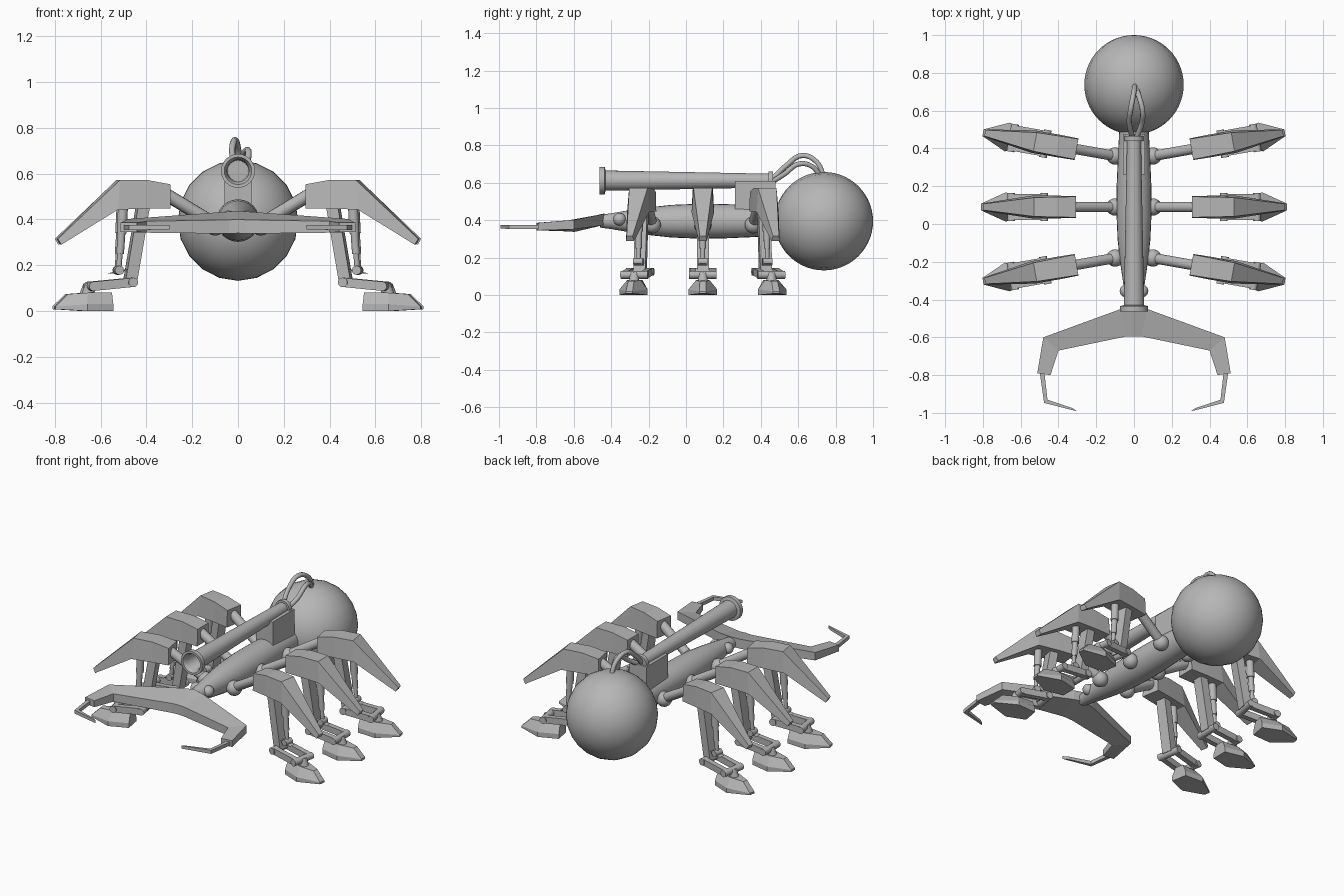
import bpy, bmesh, math
from mathutils import Vector, Matrix

cube = bpy.data.objects.get("Cube")
if cube:
    bpy.data.objects.remove(cube, do_unlink=True)

GREY = (0.47, 0.47, 0.47, 1)
grey = bpy.data.materials.new("plain_grey")
grey.use_nodes = True
grey.diffuse_color = GREY
grey.node_tree.nodes["Principled BSDF"].inputs["Base Color"].default_value = GREY


def to_mesh(name, bm, smooth=False):
    bmesh.ops.recalc_face_normals(bm, faces=bm.faces)
    if smooth:
        for f in bm.faces:
            f.smooth = True
        for e in bm.edges:
            e.smooth = e.calc_face_angle(0) < math.radians(35)
    mesh = bpy.data.meshes.new(name)
    bm.to_mesh(mesh)
    bm.free()
    mesh.materials.append(grey)
    return mesh


def add(name, mesh, loc=(0, 0, 0), turn=0):
    ob = bpy.data.objects.new(name, mesh)
    ob.location = loc
    ob.rotation_euler.z = turn
    bpy.context.collection.objects.link(ob)
    return ob


def loft(bm, rings):
    """Skin a row of equal-length rings and cap both ends."""
    vs = [[bm.verts.new(p) for p in ring] for ring in rings]
    n = len(vs[0])
    for a, b in zip(vs, vs[1:]):
        for i in range(n):
            j = (i + 1) % n
            bm.faces.new((a[i], a[j], b[j], b[i]))
    bm.faces.new(vs[0])
    bm.faces.new(vs[-1])


def rod(bm, p, q, r1, r2=None, sides=14):
    p, q = Vector(p), Vector(q)
    d = q - p
    m = Matrix.Translation((p + q) / 2) @ d.to_track_quat('Z', 'Y').to_matrix().to_4x4()
    bmesh.ops.create_cone(bm, cap_ends=True, segments=sides, radius1=r1,
                          radius2=r1 if r2 is None else r2, depth=d.length, matrix=m)


def ball(bm, centre, r, u=16, v=10):
    m = Matrix.Translation(centre) @ Matrix.Rotation(math.pi / 2, 4, 'X')
    bmesh.ops.create_uvsphere(bm, u_segments=u, v_segments=v, radius=r, matrix=m)


def lathe(profile, z, sides=24):
    """Spin (y, radius) points around a front-to-back axis at height z."""
    bm = bmesh.new()
    vs = [bm.verts.new((r, y, z)) for y, r in profile]
    es = [bm.edges.new(e) for e in zip(vs, vs[1:])]
    bmesh.ops.spin(bm, geom=vs + es, cent=(0, 0, z), axis=(0, 1, 0),
                   angle=math.tau, steps=sides)
    bmesh.ops.remove_doubles(bm, verts=bm.verts, dist=0.0005)
    return bm


def bar(bm, top, bottom, half_x, half_y, y=0):
    """Flat bar between two (x, z) points."""
    loft(bm, [[(x + sx * half_x, y + sy * half_y, z)
               for sx, sy in ((-1, -1), (1, -1), (1, 1), (-1, 1))]
              for x, z in (top, bottom)])


# Rear sphere and body
bm = bmesh.new()
ball(bm, (0, 0.737, 0.395), 0.263, 20, 28)
add("rear_sphere", to_mesh("rear_sphere", bm, True))

body = [(-0.46, 0), (-0.46, 0.034), (-0.40, 0.042), (-0.32, 0.056), (-0.2, 0.074),
        (-0.08, 0.087), (0.06, 0.093), (0.2, 0.092), (0.34, 0.086), (0.54, 0.076), (0.54, 0)]
add("body", to_mesh("body", lathe(body, 0.395), True))

bm = bmesh.new()
for s in (-1, 1):
    ball(bm, (s * 0.042, -0.355, 0.405), 0.034)
add("eyes", to_mesh("eyes", bm, True))

# Cannon with open bore, and its mount
cannon = [(-0.2, 0), (-0.2, 0.045), (-0.44, 0.048), (-0.462, 0.06), (-0.462, 0.074),
          (-0.435, 0.074), (-0.43, 0.054), (0.44, 0.037), (0.44, 0.05),
          (0.465, 0.05), (0.465, 0)]
add("cannon", to_mesh("cannon", lathe(cannon, 0.612), True))

bm = bmesh.new()
bmesh.ops.create_cube(bm, size=1, matrix=Matrix.Translation((0, 0.37, 0.53))
                      @ Matrix.Diagonal((0.118, 0.215, 0.16, 1)))
add("cannon_mount", to_mesh("cannon_mount", bm))

# Cables from the cannon to the sphere
cables = {
    "tall_cable": [(-0.01, 0.46, 0.62), (-0.025, 0.54, 0.695), (-0.015, 0.62, 0.746),
                   (0, 0.7, 0.71), (0.005, 0.735, 0.64)],
    "short_cable": [(0.015, 0.46, 0.605), (0.04, 0.53, 0.65), (0.045, 0.6, 0.7),
                    (0.028, 0.67, 0.69), (0.01, 0.72, 0.635)],
}
for name, pts in cables.items():
    cu = bpy.data.curves.new(name, 'CURVE')
    cu.dimensions = '3D'
    cu.bevel_depth = 0.014
    cu.bevel_resolution = 2
    cu.use_fill_caps = True
    sp = cu.splines.new('BEZIER')
    sp.bezier_points.add(len(pts) - 1)
    for bp, p in zip(sp.bezier_points, pts):
        bp.co = p
        bp.handle_left_type = bp.handle_right_type = 'AUTO'
    sp.resolution_u = 5
    cu.materials.append(grey)
    add(name, cu)


# Mandibles: each station is back x, y, top z, then front x, y, top z, then thickness
def jaw(name, stations):
    bm = bmesh.new()
    loft(bm, [[(a, b, c), (d, e, f), (d, e, f - t), (a, b, c - t)]
              for a, b, c, d, e, f, t in stations])
    ob = add(name, to_mesh(name, bm))
    ob.modifiers.new("mirror", 'MIRROR')


jaw("mandibles", [(0, -0.435, 0.437, 0, -0.595, 0.4, 0.06),
                  (0.07, -0.45, 0.432, 0.04, -0.595, 0.398, 0.06),
                  (0.48, -0.6, 0.402, 0.4, -0.67, 0.392, 0.05),
                  (0.512, -0.79, 0.386, 0.442, -0.8, 0.386, 0.04)])
jaw("mandible_tips", [(0.5, -0.78, 0.375, 0.475, -0.78, 0.375, 0.022),
                      (0.476, -0.947, 0.375, 0.458, -0.93, 0.375, 0.022),
                      (0.3, -0.992, 0.375, 0.325, -0.975, 0.375, 0.018)])

# Leg parts, built pointing along +x from the hip
leg = {}

bm = bmesh.new()
ball(bm, (0, 0, 0.375), 0.046)
rod(bm, (0, 0, 0.38), (0.26, 0, 0.535), 0.028)
leg["hip"] = to_mesh("hip", bm, True)

bm = bmesh.new()
thigh = [(0.207, 0.553, 0.055, 0.207, 0.447, 0.058), (0.31, 0.572, 0.053, 0.31, 0.447, 0.06),
         (0.43, 0.572, 0.05, 0.44, 0.443, 0.06), (0.7, 0.315, 0.016, 0.685, 0.29, 0.022)]
loft(bm, [[(xt, -wt, zt), (xt, wt, zt), (xb, wb, zb), (xb, -wb, zb)]
          for xt, zt, wt, xb, zb, wb in thigh])
leg["thigh"] = to_mesh("thigh", bm)

bm = bmesh.new()
bar(bm, (0.318, 0.47), (0.377, 0.125), 0.026, 0.032)
bar(bm, (0.37, 0.185), (0.455, 0.165), 0.012, 0.018)
leg["shin"] = to_mesh("shin", bm)

bm = bmesh.new()
rod(bm, (0.408, 0, 0.46), (0.414, 0, 0.34), 0.022)
rod(bm, (0.414, 0, 0.35), (0.421, 0, 0.25), 0.017)
rod(bm, (0.421, 0, 0.26), (0.428, 0, 0.17), 0.012)
rod(bm, (0.428, -0.026, 0.178), (0.428, 0.026, 0.178), 0.02)
leg["piston"] = to_mesh("piston", bm, True)

bm = bmesh.new()
for y in (-0.052, 0.052):
    loft(bm, [[(x, y - 0.016, z - 0.02), (x, y + 0.016, z - 0.02),
               (x, y + 0.016, z + 0.02), (x, y - 0.016, z + 0.02)]
              for x, z in ((0.375, 0.125), (0.55, 0.108))])
leg["ankle_links"] = to_mesh("ankle_links", bm)

bm = bmesh.new()
for x, z in ((0.375, 0.125), (0.55, 0.108)):
    rod(bm, (x, -0.074, z), (x, 0.074, z), 0.021)
rod(bm, (0.55, 0, 0.112), (0.57, 0, 0.06), 0.026)
leg["ankle_pins"] = to_mesh("ankle_pins", bm, True)

# Foot: a pointed wedge with a wide sole
bm = bmesh.new()
sole = [(0.46, 0.05), (0.58, 0.077), (0.71, 0.018)]
crown = [(0.462, 0.028), (0.57, 0.036), (0.655, 0.016)]


def outline(half, z, tip_z):
    pts = [(x, y, z) for x, y in half] + [(x, -y, z) for x, y in reversed(half)]
    return [(x, y, tip_z if x > 0.65 else h) for x, y, h in pts]


loft(bm, [outline(sole, 0, 0.008), outline(sole, 0.03, 0.02), outline(crown, 0.08, 0.074)])
leg["foot"] = to_mesh("foot", bm)

# Six legs share the part meshes
for place, y, splay in (("front", -0.18, -10), ("middle", 0.09, 0), ("rear", 0.36, 10)):
    a = math.radians(splay)
    for side, x, turn in (("left", 0.1, a), ("right", -0.1, math.pi - a)):
        for part, mesh in leg.items():
            add(f"{side}_{place}_{part}", mesh, (x, y, 0), turn)
